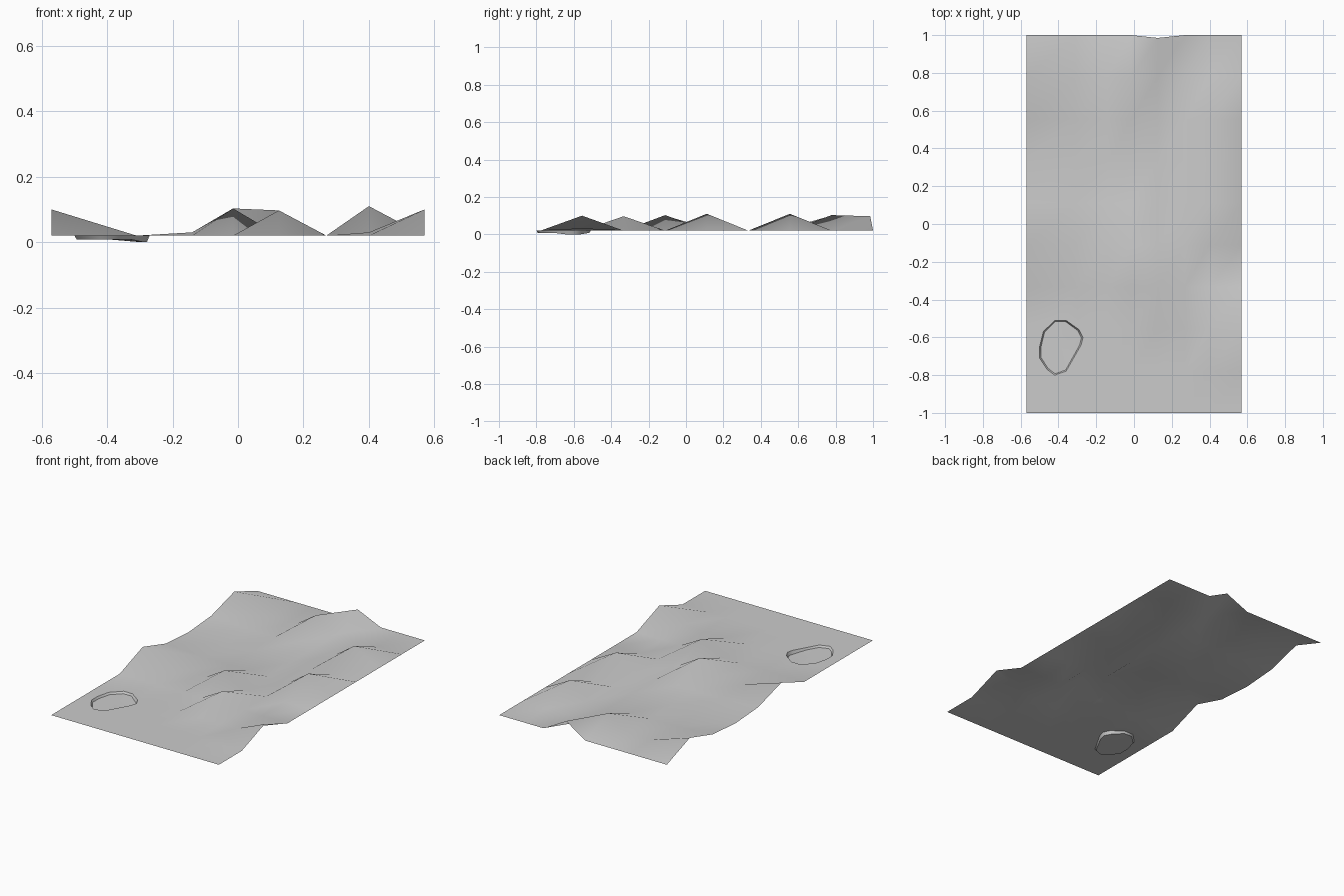
import bpy
import bmesh
import math

cube = bpy.data.objects.get("Cube")
if cube:
    bpy.data.objects.remove(cube)

BASE = 0.02
HALF_X = 0.57
ROWS = 10
columns = [-HALF_X, -0.31, -0.14, -0.015, 0.125, 0.27, 0.40, HALF_X]

# Hill heights, keyed by column and row
hills = {
    (0, 4): 0.10, (0, 5): 0.035, (0, 7): 0.037, (0, 8): 0.10,
    (2, 4): 0.03, (3, 4): 0.103, (3, 8): 0.103,
    (4, 3): 0.097, (4, 9): 0.097,
    (6, 5): 0.11, (6, 7): 0.11, (6, 2): 0.03, (7, 2): 0.10,
}

# Pond outline
outline = [(-0.42, -0.51), (-0.36, -0.51), (-0.29, -0.56), (-0.27, -0.60),
           (-0.28, -0.64), (-0.32, -0.71), (-0.36, -0.78), (-0.42, -0.80),
           (-0.46, -0.77), (-0.50, -0.71), (-0.50, -0.65), (-0.48, -0.57)]
centre = (-0.39, -0.65)


def grey_material():
    mat = bpy.data.materials.new("ground_grey")
    colour = (0.6, 0.6, 0.6, 1)
    mat.use_nodes = True
    mat.diffuse_color = colour
    mat.node_tree.nodes["Principled BSDF"].inputs["Base Color"].default_value = colour
    return mat


def finish(bm, name, mat):
    mesh = bpy.data.meshes.new(name)
    bm.to_mesh(mesh)
    bm.free()
    obj = bpy.data.objects.new(name, mesh)
    bpy.context.collection.objects.link(obj)
    mesh.materials.append(mat)
    bpy.ops.object.select_all(action="DESELECT")
    obj.select_set(True)
    bpy.context.view_layer.objects.active = obj
    bpy.ops.object.shade_smooth_by_angle(angle=math.radians(50))
    return obj


def loop_edges(bm, verts):
    return [bm.edges.get((a, b)) or bm.edges.new((a, b))
            for a, b in zip(verts, verts[1:] + verts[:1])]


mat = grey_material()

# Hilly ground sheet, leaving the flat front corner open for the pond
bm = bmesh.new()
grid = {}
for i, x in enumerate(columns):
    for j in range(ROWS):
        y = -1 + 2 * j / (ROWS - 1)
        if (i, j) == (4, 9):
            y = 0.985
        grid[i, j] = bm.verts.new((x, y, hills.get((i, j), BASE)))
for i in range(len(columns) - 1):
    for j in range(ROWS - 1):
        if i < 2 and j < 3:
            continue
        bm.faces.new((grid[i, j], grid[i + 1, j], grid[i + 1, j + 1], grid[i, j + 1]))

# Flat corner around the pond opening
border = [grid[i, 0] for i in range(3)] + [grid[2, j] for j in range(1, 4)]
border += [grid[1, 3]] + [grid[0, j] for j in range(3, 0, -1)]
rim = [bm.verts.new((x, y, BASE)) for x, y in outline]
edges = loop_edges(bm, border) + loop_edges(bm, rim)
bmesh.ops.triangle_fill(bm, use_beauty=True, edges=edges, normal=(0, 0, 1))
# Clear any cover over the opening and unused points
inside = [f for f in bm.faces if all(v in rim for v in f.verts)
          and math.dist(f.calc_center_median()[:2], centre) < 0.09]
bmesh.ops.delete(bm, geom=inside, context="FACES_ONLY")
bmesh.ops.delete(bm, geom=[v for v in bm.verts if not v.link_faces], context="VERTS")
for f in bm.faces:
    f.normal_update()
    if f.normal.z < 0:
        f.normal_flip()
finish(bm, "hilly_ground", mat)

# Sunken pond: sloping bank and flat bed, deeper toward the +x side
bm = bmesh.new()
top = [bm.verts.new((x, y, BASE)) for x, y in outline]
bed = []
for x, y in outline:
    depth = 0.0 if x > -0.30 else 0.008
    bed.append(bm.verts.new((centre[0] + (x - centre[0]) * 0.93,
                             centre[1] + (y - centre[1]) * 0.95, depth)))
n = len(outline)
for k in range(n):
    m = (k + 1) % n
    bm.faces.new((top[k], top[m], bed[m], bed[k]))
middle = bm.verts.new((centre[0], centre[1], 0.008))
for k in range(n):
    bm.faces.new((bed[k], bed[(k + 1) % n], middle))
bmesh.ops.recalc_face_normals(bm, faces=bm.faces)
if sum(f.normal.z for f in bm.faces) < 0:
    bmesh.ops.reverse_faces(bm, faces=bm.faces)
finish(bm, "sunken_pond", mat)
